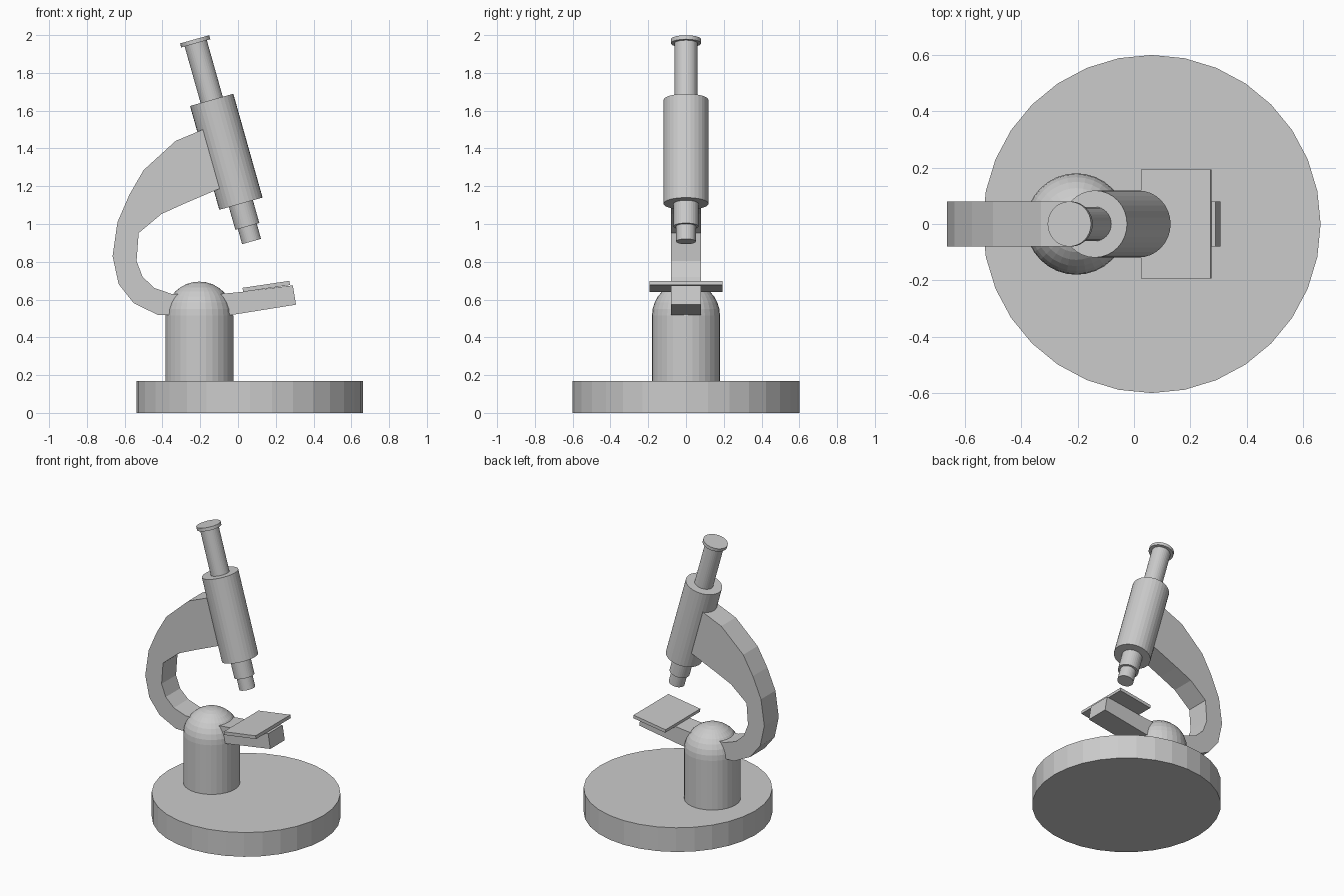
import bpy, bmesh, math
from mathutils import Matrix

if "Cube" in bpy.data.objects:
    bpy.data.objects.remove(bpy.data.objects["Cube"])

TILT = math.atan2(0.155, 0.55)      # lean of the optical tube
TUBE_BASE = (0.0155, 0, 1.1075)     # centre of the lower end of the main tube


def add_object(name, bm):
    bmesh.ops.recalc_face_normals(bm, faces=bm.faces)
    mesh = bpy.data.meshes.new(name)
    bm.to_mesh(mesh)
    bm.free()
    obj = bpy.data.objects.new(name, mesh)
    bpy.context.collection.objects.link(obj)
    return obj


def lathe(name, profile, matrix, sides=32):
    """Turn (radius, height) points about z; zero radius closes to a pole."""
    bm = bmesh.new()
    verts = [bm.verts.new((r, 0, z)) for r, z in profile]
    edges = [bm.edges.new(pair) for pair in zip(verts, verts[1:])]
    bmesh.ops.spin(bm, geom=verts + edges, cent=(0, 0, 0), axis=(0, 0, 1),
                   angle=math.tau, steps=sides, use_merge=True)
    bmesh.ops.remove_doubles(bm, verts=bm.verts, dist=1e-5)
    bm.transform(matrix)
    return add_object(name, bm)


def cylinder(name, radius, low, high, matrix):
    bm = bmesh.new()
    bmesh.ops.create_cone(bm, cap_ends=True, segments=32, radius1=radius,
                          radius2=radius, depth=high - low)
    bm.transform(matrix @ Matrix.Translation((0, 0, (low + high) / 2)))
    return add_object(name, bm)


def slab(name, outline, half_width):
    """Extrude an (x, z) outline across y."""
    bm = bmesh.new()
    face = bm.faces.new([bm.verts.new((x, -half_width, z)) for x, z in outline])
    side = bmesh.ops.extrude_face_region(bm, geom=[face], use_keep_orig=True)
    for v in side["geom"]:
        if isinstance(v, bmesh.types.BMVert):
            v.co.y = half_width
    return add_object(name, bm)


# Round foot
cylinder("base", 0.6, 0, 0.17, Matrix.Translation((0.0625, 0, 0)))

# Domed pillar
dome = [(0.18 * math.cos(a), 0.515 + 0.18 * math.sin(a))
        for a in (i * math.pi / 16 for i in range(8))]
lathe("pillar", [(0, 0.16), (0.18, 0.16)] + dome + [(0, 0.695)],
      Matrix.Translation((-0.205, 0, 0)))

# Curved arm running through the pillar into the stage support
slab("arm", [
    (-0.12, 1.53), (-0.193, 1.497), (-0.33, 1.44), (-0.50, 1.285),
    (-0.575, 1.155), (-0.638, 1.01), (-0.664, 0.83), (-0.632, 0.682),
    (-0.553, 0.582), (-0.426, 0.519), (-0.03, 0.519), (0.307, 0.573),
    (0.29, 0.675), (0.024, 0.641), (-0.09, 0.63), (-0.352, 0.63),
    (-0.442, 0.661), (-0.505, 0.72), (-0.537, 0.804), (-0.526, 0.952),
    (-0.405, 1.053), (-0.288, 1.106), (-0.103, 1.185), (-0.03, 1.215)], 0.08)

# Tilted specimen stage
slab("stage", [(0.027, 0.64), (0.275, 0.677), (0.272, 0.699), (0.024, 0.662)], 0.193)

# Optical tube parts, stacked along the tilted axis
axis = Matrix.Translation(TUBE_BASE) @ Matrix.Rotation(-TILT, 4, "Y")
for name, radius, low, high in [
        ("main_tube", 0.119, 0, 0.571),
        ("eyepiece_tube", 0.061, 0.56, 0.89),
        ("eyepiece_rim", 0.08, 0.882, 0.904),
        ("objective_holder", 0.066, -0.125, 0.01),
        ("objective_tip", 0.052, -0.208, -0.12)]:
    cylinder(name, radius, low, high, axis)
